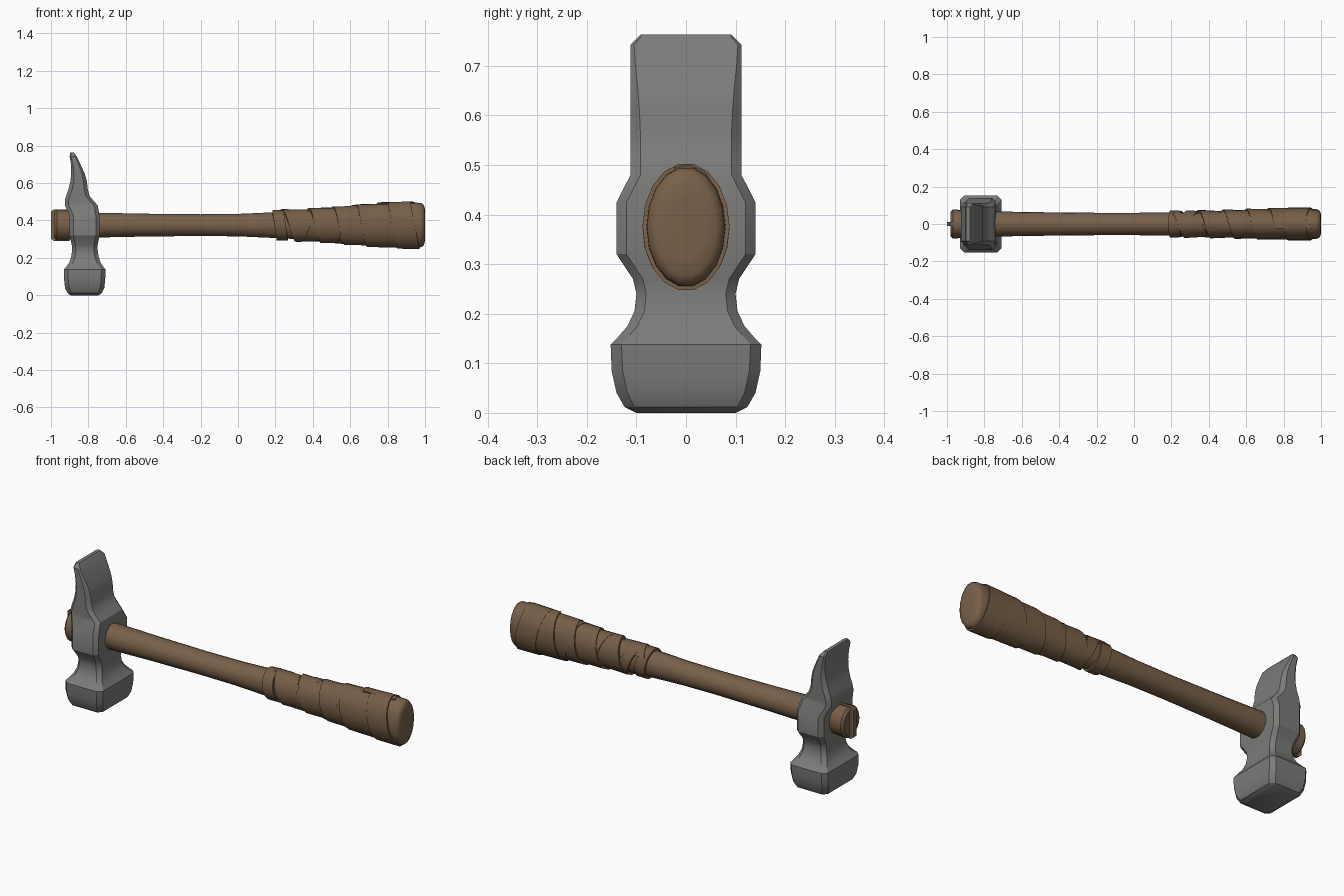
import bpy, bmesh, math

if "Cube" in bpy.data.objects:
    bpy.data.objects.remove(bpy.data.objects["Cube"])

AX_X, AX_Z = -0.82, 0.375      # head centre, handle axis height
N = 18


def mat(name, col):
    m = bpy.data.materials.new(name)
    m.diffuse_color = (*col, 1)
    m.use_nodes = True
    m.node_tree.nodes["Principled BSDF"].inputs["Base Color"].default_value = m.diffuse_color
    return m


WOOD = mat("brown wood", (0.19, 0.118, 0.066))
LEATHER = mat("brown leather", (0.18, 0.112, 0.062))
STEEL = mat("grey steel", (0.2, 0.2, 0.193))


def loft(name, rings, material, angle=30, closed=False):
    """Skin a list of equal-length point rings; cap ends or close the loop."""
    bm = bmesh.new()
    vs = [[bm.verts.new(p) for p in r] for r in rings]
    n = len(rings[0])
    for a, b in zip(vs, vs[1:]):
        for i in range(n):
            j = (i + 1) % n
            bm.faces.new((a[i], a[j], b[j], b[i]))
    bm.faces.new(vs[0])
    bm.faces.new(vs[-1])
    bmesh.ops.recalc_face_normals(bm, faces=bm.faces)
    me = bpy.data.meshes.new(name)
    bm.to_mesh(me)
    bm.free()
    ob = bpy.data.objects.new(name, me)
    bpy.context.collection.objects.link(ob)
    me.materials.append(material)
    bpy.ops.object.select_all(action='DESELECT')
    ob.select_set(True)
    bpy.context.view_layer.objects.active = ob
    bpy.ops.object.shade_smooth_by_angle(angle=math.radians(angle))
    return ob


# head: z, x min, x max, half depth, corner chamfer
HEAD = [
    (0.00, -0.895, -0.745, 0.100, 0.015), (0.012, -0.912, -0.728, 0.124, 0.02),
    (0.04, -0.925, -0.715, 0.140, 0.022), (0.085, -0.93, -0.71, 0.150, 0.022),
    (0.138, -0.93, -0.708, 0.152, 0.022), (0.152, -0.918, -0.72, 0.138, 0.02),
    (0.175, -0.902, -0.735, 0.118, 0.02), (0.205, -0.892, -0.745, 0.104, 0.02),
    (0.24, -0.887, -0.75, 0.100, 0.02), (0.27, -0.889, -0.75, 0.107, 0.02),
    (0.32, -0.90, -0.74, 0.140, 0.02), (0.425, -0.90, -0.74, 0.140, 0.02),
    (0.48, -0.925, -0.75, 0.112, 0.02), (0.505, -0.926, -0.772, 0.112, 0.02),
    (0.53, -0.92, -0.793, 0.112, 0.02), (0.565, -0.907, -0.803, 0.112, 0.02),
    (0.61, -0.896, -0.808, 0.112, 0.018), (0.65, -0.892, -0.819, 0.112, 0.015),
    (0.70, -0.893, -0.842, 0.112, 0.01), (0.742, -0.90, -0.862, 0.112, 0.007),
    (0.763, -0.897, -0.878, 0.092, 0.005)]
rings = []
for z, x0, x1, d, c in HEAD:
    rings.append([(x0 + c, -d, z), (x1 - c, -d, z), (x1, -d + c, z), (x1, d - c, z),
                  (x1 - c, d, z), (x0 + c, d, z), (x0, d - c, z), (x0, -d + c, z)])
loft("hammer_head", rings, STEEL, 28)

# handle: x, half depth, half height
HANDLE = [
    (-0.98, 0.066, 0.070), (-0.968, 0.078, 0.083), (-0.91, 0.074, 0.080),
    (-0.86, 0.068, 0.072), (-0.74, 0.067, 0.067), (-0.5, 0.063, 0.062),
    (-0.2, 0.060, 0.059), (0.0, 0.060, 0.061), (0.2, 0.061, 0.070),
    (0.35, 0.062, 0.078), (0.5, 0.064, 0.086), (0.7, 0.072, 0.104),
    (0.85, 0.078, 0.117), (0.94, 0.080, 0.122), (0.975, 0.079, 0.121),
    (0.99, 0.074, 0.114), (0.998, 0.062, 0.098), (1.0, 0.035, 0.06)]


def radii(x):
    for (xa, ya, za), (xb, yb, zb) in zip(HANDLE, HANDLE[1:]):
        if x <= xb:
            t = max(0, (x - xa) / (xb - xa))
            return ya + (yb - ya) * t, za + (zb - za) * t
    return HANDLE[-1][1:]


def around(x, a, h=0):
    ry, rz = radii(x)
    return (x, (ry + h) * math.cos(a), AX_Z + (rz + h) * math.sin(a))


loft("handle", [[around(x, 2 * math.pi * i / N) for i in range(N)]
                for x, _, _ in HANDLE], WOOD, 40)

# wedge driven into the split end of the handle
loft("wedge", [[(x, -t, AX_Z - h), (x, t, AX_Z - h), (x, t, AX_Z + h), (x, -t, AX_Z + h)]
               for x, t, h in ((-1.0, 0.011, 0.072), (-0.985, 0.012, 0.084),
                               (-0.9, 0.006, 0.084))], WOOD)


def wrap(name, x0, x1, turns, w0, w1, lo, hi, way=1, start=0.0):
    """Leather strip wound round the grip, one edge standing proud."""
    steps = int(turns * N)
    rings = []
    for s in range(steps + 1):
        t = s / steps
        x = x0 + (x1 - x0) * t ** 0.9
        w = (w0 + (w1 - w0) * t) / 2
        a = start + way * 2 * math.pi * turns * t
        rings.append([around(x - w, a, -0.015), around(x - w, a, hi),
                      around(x + w, a, lo), around(x + w, a, -0.015)])
    loft(name, rings, LEATHER, 35)


wrap("grip_wrap", 0.27, 0.85, 4.2, 0.13, 0.19, 0.004, 0.014, 1, 0.6)
wrap("grip_cross_wrap", 0.25, 0.72, 2.5, 0.06, 0.07, 0.008, 0.011, -1, 1.8)


# slanted bands finishing both ends of the wrap
def band(name, xc, w, lean, h):
    rings = []
    for dx, hh in ((-w, -0.01), (-w, h), (w, h - 0.003), (w, -0.01)):
        rings.append([around(xc + dx - lean * math.sin(2 * math.pi * i / N),
                             2 * math.pi * i / N, hh) for i in range(N)])
    loft(name, rings, LEATHER, 35)


band("grip_start_band", 0.225, 0.03, 0.012, 0.012)
band("grip_end_band", 0.885, 0.06, 0.025, 0.011)
